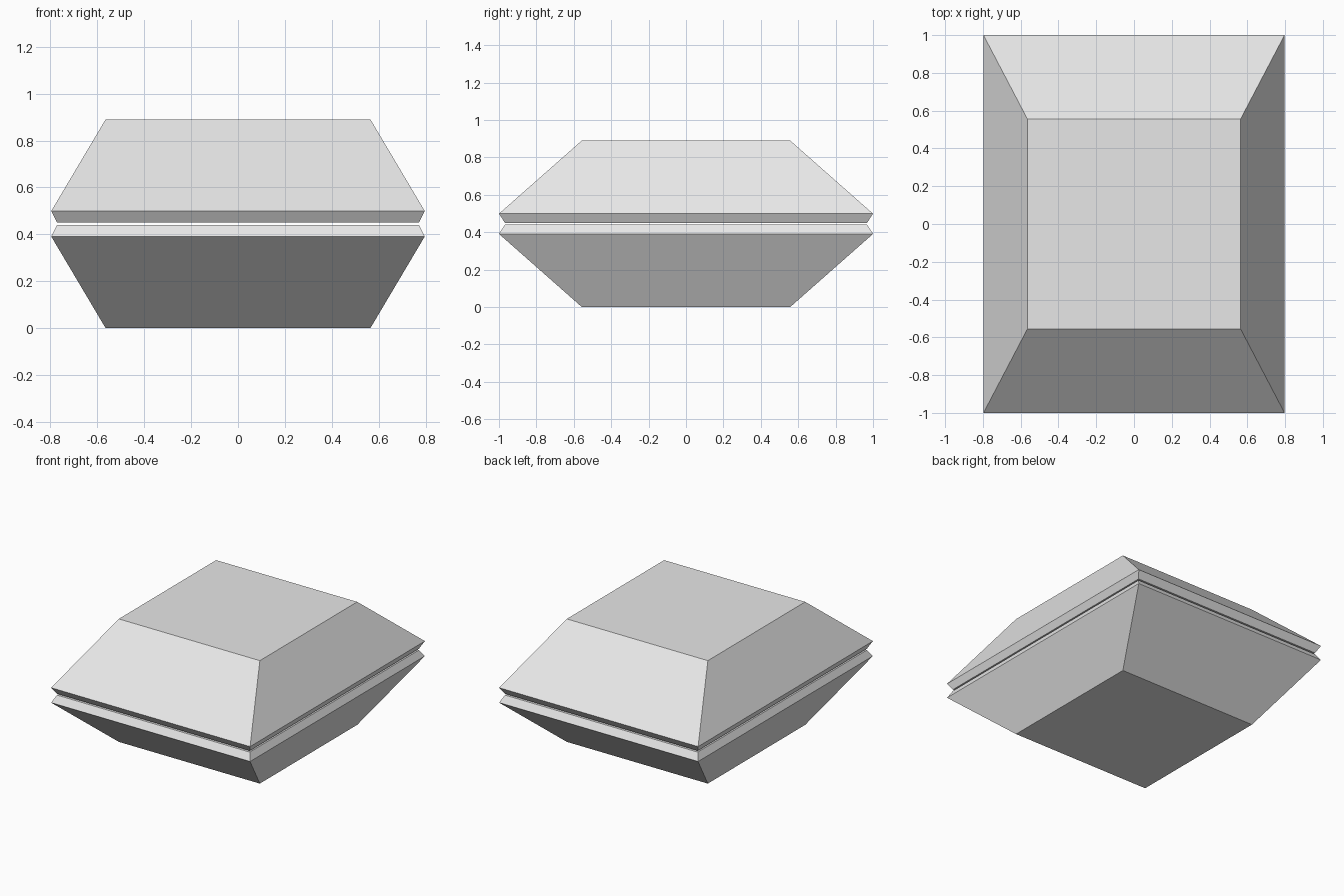
import bpy
import bmesh

cube = bpy.data.objects.get("Cube")
if cube:
    bpy.data.objects.remove(cube, do_unlink=True)

# Single light grey material
grey = bpy.data.materials.new("light_grey")
grey.use_nodes = True
grey.diffuse_color = (0.8, 0.8, 0.8, 1)
grey.node_tree.nodes["Principled BSDF"].inputs["Base Color"].default_value = (0.8, 0.8, 0.8, 1)


def stacked_shell(name, levels):
    """Closed solid lofted through rectangles given as (half_x, half_y, z), low to high."""
    bm = bmesh.new()
    rings = [[bm.verts.new((sx * x, sy * y, z))
              for sx, sy in ((-1, -1), (1, -1), (1, 1), (-1, 1))]
             for x, y, z in levels]
    for low, high in zip(rings, rings[1:]):
        for i in range(4):
            j = (i + 1) % 4
            bm.faces.new((low[i], low[j], high[j], high[i]))
    bm.faces.new(rings[0][::-1])
    bm.faces.new(rings[-1])
    bmesh.ops.recalc_face_normals(bm, faces=bm.faces)
    mesh = bpy.data.meshes.new(name)
    bm.to_mesh(mesh)
    bm.free()
    mesh.materials.append(grey)
    obj = bpy.data.objects.new(name, mesh)
    bpy.context.collection.objects.link(obj)
    return obj


# Half profile from the seam outward to the flat end
height = 0.89
profile = [(0.772, 0.968, 0.45), (0.797, 1.0, 0.499), (0.565, 0.557, height)]

# Upper half, and the lower half as its reflection across the seam
stacked_shell("upper_shell", profile)
stacked_shell("lower_shell", [(x, y, height - z) for x, y, z in reversed(profile)])
